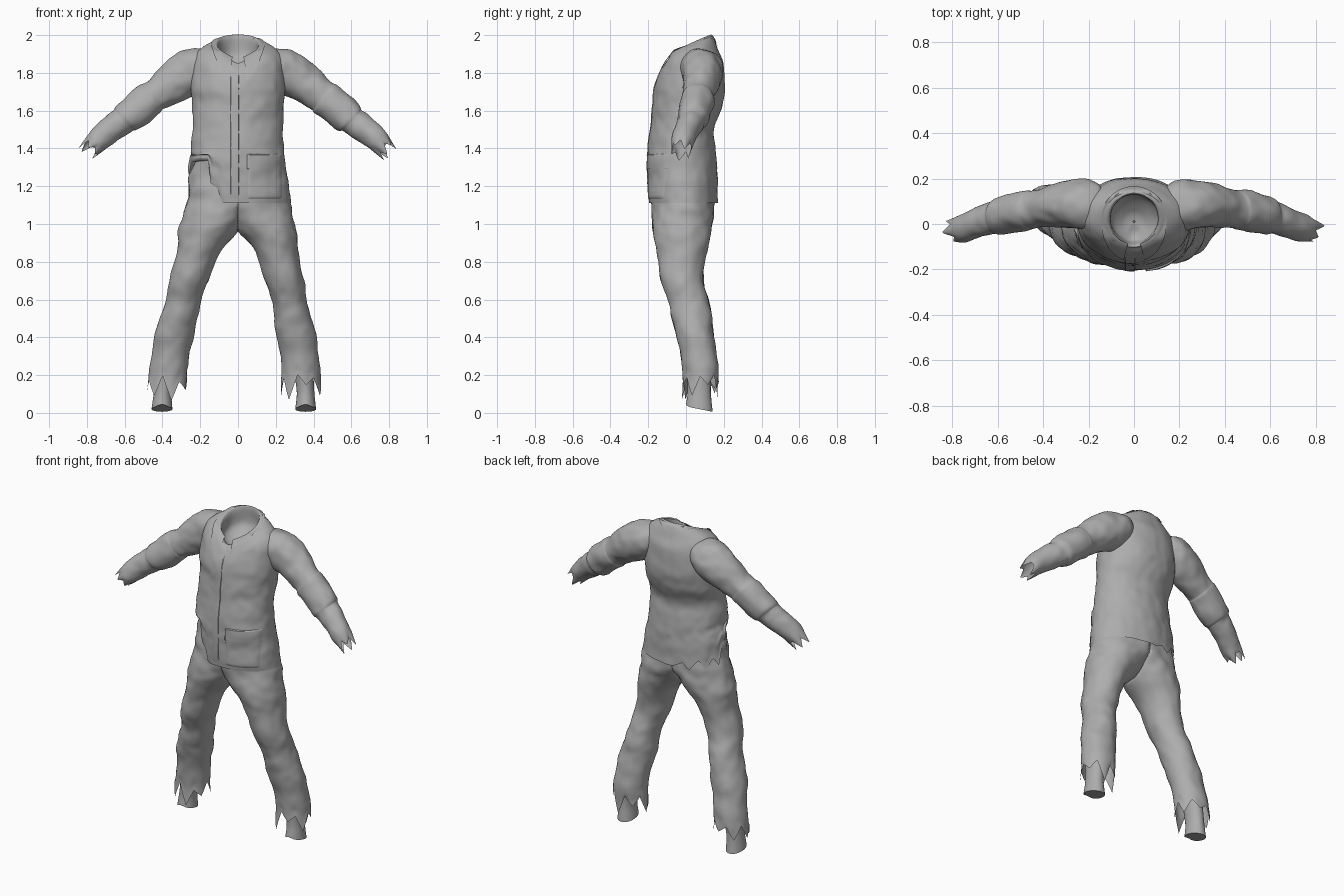
import bpy, bmesh, math, random
from mathutils import Vector, noise
from mathutils.bvhtree import BVHTree

cube = bpy.data.objects.get("Cube")
if cube:
    bpy.data.objects.remove(cube, do_unlink=True)
random.seed(4)

cloth = bpy.data.materials.new("grey_cloth")
cloth.use_nodes = True
grey = (0.42, 0.42, 0.42, 1)
cloth.diffuse_color = grey
cloth.node_tree.nodes["Principled BSDF"].inputs["Base Color"].default_value = grey


def finish(name, rows, closed=True, cap=False):
    """Skin rows of points into a smooth shaded object."""
    bm = bmesh.new()
    grid = [[bm.verts.new(p) for p in row] for row in rows]
    count = len(rows[0])
    for low, high in zip(grid, grid[1:]):
        for i in range(count if closed else count - 1):
            j = (i + 1) % count
            bm.faces.new((low[i], low[j], high[j], high[i]))
    if cap:
        bm.faces.new(grid[0])
    bmesh.ops.recalc_face_normals(bm, faces=bm.faces)
    mesh = bpy.data.meshes.new(name)
    bm.to_mesh(mesh)
    bm.free()
    mesh.materials.append(cloth)
    obj = bpy.data.objects.new(name, mesh)
    bpy.context.collection.objects.link(obj)
    bpy.ops.object.select_all(action='DESELECT')
    obj.select_set(True)
    bpy.context.view_layer.objects.active = obj
    bpy.ops.object.shade_smooth_by_angle(angle=math.radians(60))
    return obj


def smooth_sections(sections, steps):
    """Catmull-Rom through section tuples."""
    result, last = [], len(sections) - 1
    for i in range(last):
        four = [sections[min(max(i + k, 0), last)] for k in (-1, 0, 1, 2)]
        for s in range(steps):
            t = s / steps
            result.append([b + t / 2 * (c - a + t * (2 * a - 5 * b + 4 * c - d + t * (3 * (b - c) + d - a)))
                           for a, b, c, d in zip(*four)])
    return result + [list(sections[-1])]


def loft(name, sections, upright=True, hem=None, fade=6, steps=6, count=56, wrinkle=0.05,
         cap=False, side=0):
    """Section: x, y, z, two radii, then collar tilt and shoulder lift. Hem is at the start.
    A side of 1 or -1 keeps the part on that side of the middle."""
    rings = smooth_sections([tuple(s) + (0,) * (7 - len(s)) for s in sections], steps)
    rows = []
    for n, (x, y, z, a, b, tilt, lift) in enumerate(rings):
        before, after = rings[max(n - 1, 0)], rings[min(n + 1, len(rings) - 1)]
        along = Vector(after[:3]) - Vector(before[:3])
        along = Vector((0, 0, 1)) if upright else along.normalized()
        u = Vector((1, 0, 0)) if upright else Vector((0, 1, 0))
        v = along.cross(u)
        row = []
        for i in range(count):
            angle = math.tau * i / count
            c, s = math.cos(angle), math.sin(angle)
            centre = Vector((x, y, z))
            spoke = u * a * c + v * b * s
            p = centre + spoke
            fold = noise.noise(Vector((p.x * 6, p.y * 6, p.z * 10)))
            fold += 0.5 * noise.noise(p * 19)
            tear_up = hem(i / count) * (1 - n / fade) if hem and n < fade else 0
            p = centre + spoke * (1 + wrinkle * fold - 0.45 * tear_up) + along * tear_up
            p.z += tilt * (s - 0.8 * max(0, -s) ** 8) + lift * abs(c)
            if side:
                p.x = side * max(0, side * p.x)
            row.append(p)
        rows.append(row)
    return finish(name, rows, cap=cap)


def ragged(depth, teeth):
    """Random torn edge with pointed teeth."""
    cuts = [random.uniform(-depth, depth * 0.2) if k % 2 else depth * random.uniform(0.2, 0.7)
            for k in range(teeth)]

    def hem(f):
        k = f * teeth
        i = int(k) % teeth
        return cuts[i] + (cuts[(i + 1) % teeth] - cuts[i]) * (k - int(k))
    return hem


# Jacket body with the hem torn away at the right hip
tear = [(0, 0), (95, 0), (108, .03), (116, -.01), (130, .06), (140, 0), (152, .07), (162, .02),
        (172, .13), (180, .1), (188, .22), (232, .23), (236, .11), (246, .08), (253, 0), (360, 0)]


def jacket_hem(f):
    angle = f * 360
    for (a, low), (b, high) in zip(tear, tear[1:]):
        if a <= angle <= b:
            return low + (high - low) * (angle - a) / (b - a)


jacket = loft("jacket_body", [
    (0, -.012, 1.11, .28, .182),
    (0, -.018, 1.25, .265, .185),
    (0, -.022, 1.37, .248, .182),
    (0, -.02, 1.5, .237, .167),
    (0, .008, 1.62, .242, .185),
    (0, .02, 1.72, .25, .188),
    (0, .033, 1.83, .24, .165, .01, .035),
    (0, .033, 1.89, .195, .138, .025, .04),
    (0, .022, 1.945, .125, .12, .052, .01),
    (0, .022, 1.93, .105, .108, .052, .01),
    (0, .025, 1.86, .1, .1, .03),
    (0, .01, 1.81, .05, .05, .01),
    (0, .01, 1.8, .004, .004)],
    hem=jacket_hem, fade=16, steps=8, count=120, wrinkle=.035)
surface = BVHTree.FromObject(jacket, bpy.context.evaluated_depsgraph_get())

# Folded collar with wide points at the front
collar_rows = [[], [], [], []]
for k in range(61):
    angle = math.radians(-76 + 332 * k / 60)
    c, s = math.cos(angle), math.sin(angle)
    front = max(0, -s) ** 2
    for row, reach in zip(collar_rows, (0.92, 1, 1.1 + .2 * front, 1.2 + .38 * front)):
        x, y = .12 * reach * c, .022 + .12 * reach * s
        rim = 1.948 + .05 * (s - .4 * max(0, -s) ** 8)
        hit = surface.ray_cast(Vector((x, y, 2.3)), Vector((0, 0, -1)))[0]
        z = rim if reach <= 1 or not hit else min(hit.z + .012, rim + .005)
        row.append(Vector((x, y, z)))
finish("collar", collar_rows, closed=False)


# Panels lying on the jacket front
def panel(name, left, right, bottom, top, lift=.006, n=20):
    rows = []
    for j in range(n + 1):
        z = bottom + (top - bottom) * j / n
        row = []
        for i in range(n + 1):
            x = left + (right - left) * i / n
            hit = surface.ray_cast(Vector((x, -1, z)), Vector((0, 1, 0)))[0]
            edge = i in (0, n) or j in (0, n)
            y = hit.y if hit else -.15
            row.append(Vector((x, y + (.002 if edge else -lift), z)))
        rows.append(row)
    finish(name, rows, closed=False)


panel("front_placket", -.04, .005, 1.12, 1.82, lift=.003)
panel("hip_pocket", .05, .235, 1.13, 1.34)
panel("hip_pocket_flap", .045, .237, 1.29, 1.37, lift=.009)

# Sleeves, from torn cuff up over the shoulder, ending inside the yoke
sleeve = [(.785, -.025, 1.395, .05, .045), (.73, -.012, 1.455, .066, .066),
          (.65, .02, 1.515, .07, .074), (.61, .033, 1.545, .072, .076),
          (.58, .042, 1.57, .084, .09), (.47, .06, 1.655, .09, .093),
          (.44, .065, 1.678, .086, .088), (.36, .08, 1.735, .094, .106),
          (.27, .085, 1.795, .106, .12), (.2, .083, 1.835, .112, .105),
          (.15, .075, 1.86, .095, .07), (.13, .07, 1.865, .06, .04)]
for side, label in ((1, "left"), (-1, "right")):
    loft(label + "_sleeve", [(side * s[0],) + s[1:] for s in sleeve],
         upright=False, hem=ragged(.05, 11), fade=5, wrinkle=.12)

# Trouser halves meeting at the middle seam, with frayed hems, and ankles
leg = [(.338, .075, .145, .106, .097), (.332, .075, .25, .098, .094), (.312, .05, .4, .106, .1),
       (.29, .032, .5, .1, .107), (.268, .01, .6, .092, .109), (.245, -.02, .7, .104, .11),
       (.205, -.022, .85, .113, .132), (.155, -.02, .96, .156, .153), (.1, -.018, 1.05, .193, .163),
       (.03, -.015, 1.14, .24, .164), (0, -.015, 1.25, .25, .16), (0, -.015, 1.4, .22, .15)]
ankle = [(.358, .07, .02, .055, .07, -.014), (.358, .07, .1, .047, .062),
         (.35, .07, .2, .05, .065), (.34, .07, .3, .055, .065)]
for side, label, spread in ((1, "left", 0), (-1, "right", .045)):
    def place(parts):
        return [(side * (s[0] + spread * max(0, 1 - s[2])),) + s[1:] for s in parts]
    loft(label + "_trouser_leg", place(leg), hem=ragged(.085, 14), fade=6, wrinkle=.08, side=side)
    loft(label + "_ankle", place(ankle), wrinkle=.03, cap=True)
